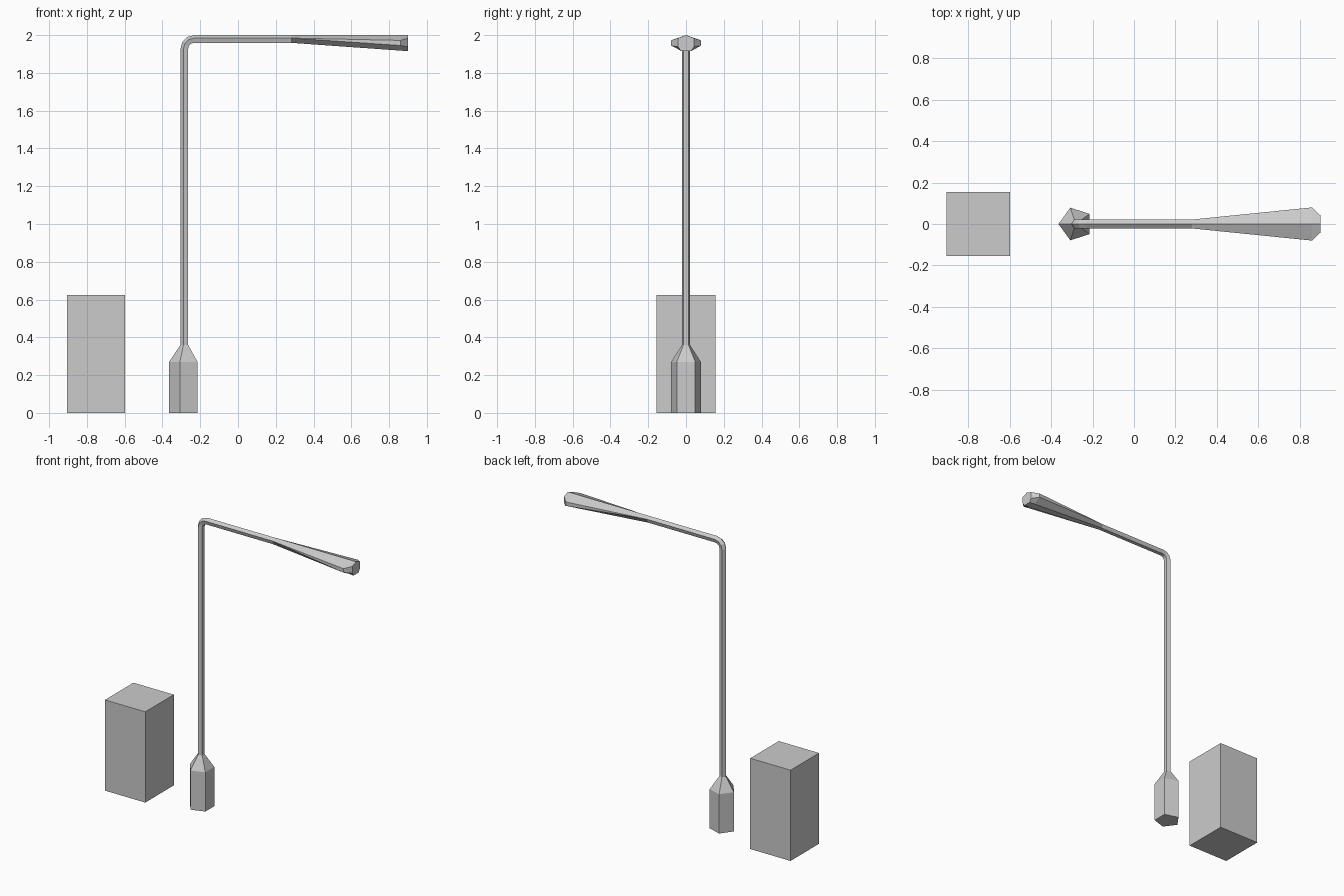
import bpy, bmesh
from math import sin, cos, pi, radians

if "Cube" in bpy.data.objects:
    bpy.data.objects.remove(bpy.data.objects["Cube"])

PX = -0.282          # pole axis
R = 0.0226           # tube radius
AZ = 2.0 - R         # arm axis height


def loft(name, rings, cap_start=True, cap_end=True):
    bm = bmesh.new()
    vs = [[bm.verts.new(p) for p in ring] for ring in rings]
    n = len(vs[0])
    for a, b in zip(vs, vs[1:]):
        for i in range(n):
            j = (i + 1) % n
            bm.faces.new((a[i], a[j], b[j], b[i]))
    if cap_start:
        bm.faces.new(vs[0][::-1])
    if cap_end:
        bm.faces.new(vs[-1])
    bmesh.ops.remove_doubles(bm, verts=bm.verts, dist=0.0001)
    bmesh.ops.recalc_face_normals(bm, faces=bm.faces)
    me = bpy.data.meshes.new(name)
    bm.to_mesh(me)
    bm.free()
    ob = bpy.data.objects.new(name, me)
    bpy.context.collection.objects.link(ob)
    return ob


def pentagon(x, z, r, tilt=0.0):
    """Five-sided ring; its leading corner points to -x, turning to +z as tilt reaches 90."""
    t = radians(tilt)
    return [(x - cos(t) * r * cos(k * 2 * pi / 5), r * sin(k * 2 * pi / 5),
             z + sin(t) * r * cos(k * 2 * pi / 5)) for k in range(5)]


# pole: base housing, shoulder, shaft, bend and arm
rings = [pentagon(PX, 0, 0.083), pentagon(PX, 0.27, 0.083), pentagon(PX, 0.36, R)]
bend = 0.05
for tilt in (0, 30, 60, 90):
    t = radians(tilt)
    rings.append(pentagon(PX + bend - bend * cos(t), AZ - bend + bend * sin(t), R, tilt))
rings.append(pentagon(0.28, AZ, R, 90))
loft("pole_and_arm", rings, cap_end=False)


# lamp head: top ridge, side edges that split into wings, flat underside
def head_ring(x, upper, lower, bottom):
    half = [upper, lower, bottom]
    return ([(x, 0, 2.0)] + [(x, y, z) for y, z in half]
            + [(x, -y, z) for y, z in reversed(half)])


side = (R * sin(2 * pi / 5), AZ + R * cos(2 * pi / 5))
under = (R * sin(4 * pi / 5), AZ + R * cos(4 * pi / 5))
loft("lamp_head", [
    head_ring(0.28, side, side, under),
    head_ring(0.86, (0.08, 1.972), (0.08, 1.945), (0.027, 1.918)),
    head_ring(0.90, (0.042, 1.984), (0.042, 1.938), (0.027, 1.915)),
], cap_start=False)

# roadside cabinet
bpy.ops.mesh.primitive_cube_add(size=1, location=(-0.7515, 0, 0.3125))
box = bpy.context.object
box.name = "cabinet"
box.scale = (0.307, 0.31, 0.625)
# end of arm sits at x = 0.9, cabinet's outer side at x = -0.905
